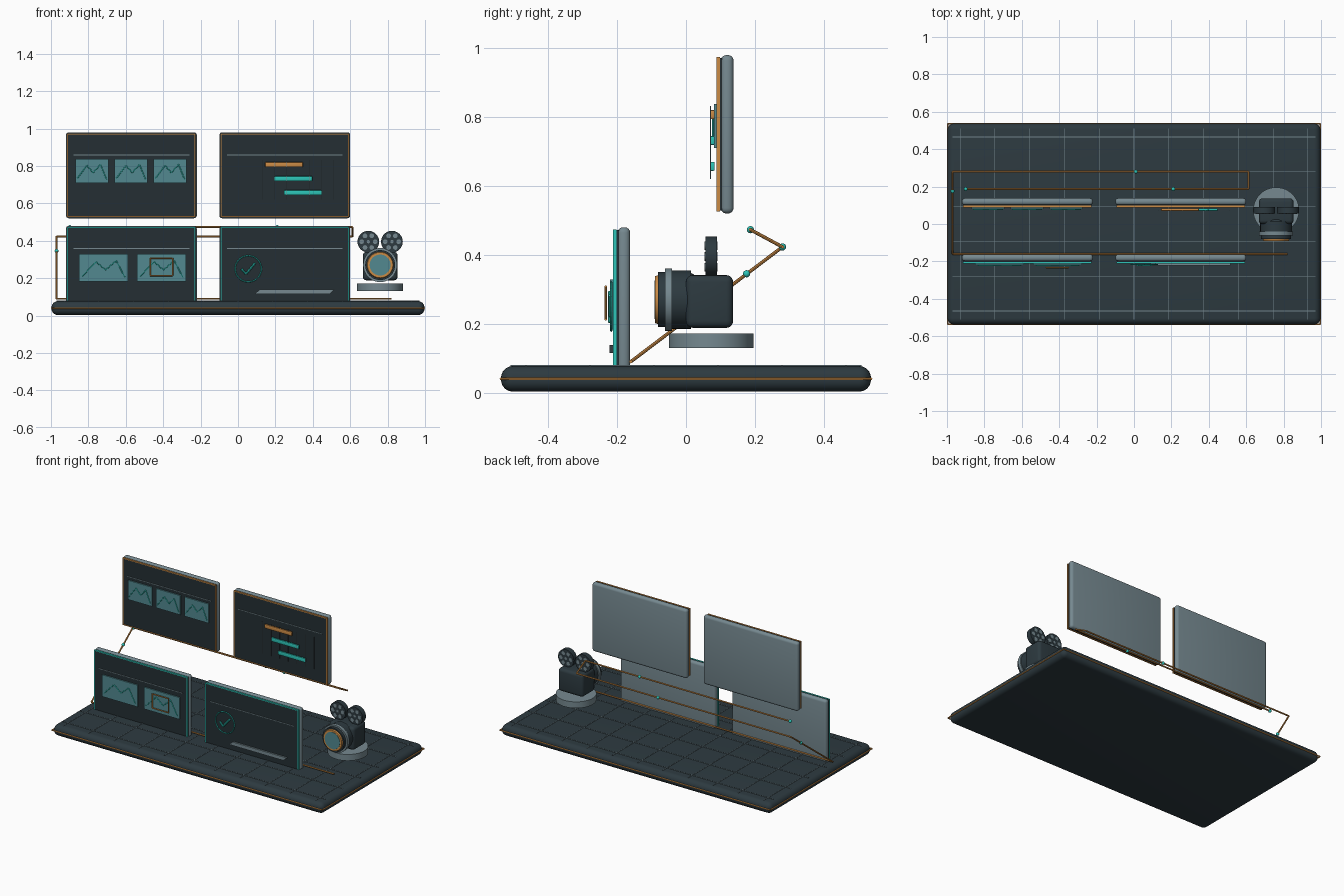
import bpy, bmesh, math
from mathutils import Vector, Matrix

if "Cube" in bpy.data.objects:
    bpy.data.objects.remove(bpy.data.objects["Cube"])


def mat(name, rgb):
    m = bpy.data.materials.new(name)
    m.diffuse_color = (*rgb, 1)
    m.use_nodes = True
    m.node_tree.nodes["Principled BSDF"].inputs["Base Color"].default_value = m.diffuse_color
    return m


SLATE = mat("dark slate", (0.026, 0.042, 0.051))
SCREEN = mat("screen slate", (0.018, 0.028, 0.033))
STEEL = mat("steel gray", (0.18, 0.25, 0.28))
TEAL = mat("teal", (0.026, 0.56, 0.48))
ORANGE = mat("orange", (0.60, 0.26, 0.06))
GLASS = mat("muted teal", (0.085, 0.25, 0.28))


def finish(name, bm, material, smooth=False):
    bmesh.ops.recalc_face_normals(bm, faces=bm.faces)
    me = bpy.data.meshes.new(name)
    bm.to_mesh(me)
    bm.free()
    me.materials.append(material)
    ob = bpy.data.objects.new(name, me)
    bpy.context.collection.objects.link(ob)
    if smooth:
        bpy.ops.object.select_all(action='DESELECT')
        bpy.context.view_layer.objects.active = ob
        ob.select_set(True)
        bpy.ops.object.shade_smooth_by_angle(angle=math.radians(40))
    return ob


def add_box(bm, x, y, z):
    c = [(a + b) / 2 for a, b in (x, y, z)]
    s = [b - a for a, b in (x, y, z)]
    bmesh.ops.create_cube(bm, size=1, matrix=Matrix.Translation(c) @ Matrix.Diagonal((*s, 1)))


def box(name, x, y, z, material, bevel=0, segments=4):
    bm = bmesh.new()
    add_box(bm, x, y, z)
    if bevel:
        bmesh.ops.bevel(bm, geom=bm.edges[:], offset=bevel, segments=segments,
                        profile=0.5, affect='EDGES')
    return finish(name, bm, material, bevel > 0)


def add_rod(bm, a, b, r, sides=8, r2=None):
    a, b = Vector(a), Vector(b)
    d = b - a
    m = Matrix.Translation((a + b) / 2) @ d.to_track_quat('Z', 'Y').to_matrix().to_4x4()
    bmesh.ops.create_cone(bm, cap_ends=True, segments=sides, radius1=r,
                          radius2=r if r2 is None else r2, depth=d.length, matrix=m)


def rods(name, pts, r, material, closed=False):
    bm = bmesh.new()
    pts = list(pts)
    ends = pts[1:] + pts[:1] if closed else pts[1:]
    for a, b in zip(pts, ends):
        add_rod(bm, a, b, r)
    return finish(name, bm, material, True)


def cyl(name, a, b, r, material, sides=40, r2=None):
    bm = bmesh.new()
    add_rod(bm, a, b, r, sides, r2)
    return finish(name, bm, material, True)


def frame(name, x, y, z, w, material):
    # four flat strips around a rectangle
    bm = bmesh.new()
    for xs in ((x[0], x[0] + w), (x[1] - w, x[1])):
        add_box(bm, xs, y, z)
    for zs in ((z[0], z[0] + w), (z[1] - w, z[1])):
        add_box(bm, (x[0] + w, x[1] - w), y, zs)
    return finish(name, bm, material)


# base slab with orange edge trim
box("base_slab", (-0.997, 0.997), (-0.537, 0.537), (0.003, 0.077), SLATE, 0.034, 6)
T = 0.997, 0.537
rods("base_trim", [(-T[0], -T[1], 0.04), (T[0], -T[1], 0.04), (T[0], T[1], 0.04),
                   (-T[0], T[1], 0.04)], 0.004, ORANGE, True)

# floor grid
bm = bmesh.new()
for i in range(-5, 6):
    x = i * 0.186
    add_box(bm, (x - 0.0015, x + 0.0015), (-0.51, 0.51), (0.076, 0.0795))
for i in range(6):
    y = -0.465 + i * 0.186
    add_box(bm, (-0.97, 0.97), (y - 0.0015, y + 0.0015), (0.076, 0.0795))
finish("floor_grid", bm, STEEL)


def panel(name, x0, y, z0, accent):
    # y is the front of the steel back plate
    x1, z1 = x0 + 0.70, z0 + 0.46
    box(name + "_back", (x0, x1), (y, y + 0.037), (z0, z1), STEEL, 0.016)
    box(name + "_screen", (x0 + 0.008, x1 - 0.008), (y - 0.01, y + 0.005),
        (z0 + 0.008, z1 - 0.008), SCREEN)
    frame(name + "_rim", (x0 + 0.006, x1 - 0.006), (y - 0.013, y - 0.003),
          (z0 + 0.006, z1 - 0.006), 0.006, accent)
    box(name + "_header_line", (x0 + 0.04, x1 - 0.04), (y - 0.013, y - 0.009),
        (z0 + 0.336, z0 + 0.340), STEEL)


panel("gallery_panel", -0.92, 0.101, 0.52, ORANGE)
panel("schedule_panel", -0.10, 0.101, 0.52, ORANGE)
panel("compare_panel", -0.92, -0.199, 0.02, TEAL)
panel("approval_panel", -0.10, -0.199, 0.02, TEAL)


def thumbnail(name, x, y, z):
    box(name, x, (y - 0.008, y), z, GLASS)
    w, h = x[1] - x[0], z[1] - z[0]
    shape = [(0.06, 0.18), (0.35, 0.72), (0.54, 0.42), (0.76, 0.76), (0.94, 0.14)]
    rods(name + "_ridge", [(x[0] + u * w, y - 0.011, z[0] + v * h) for u, v in shape],
         0.0028, TEAL)


# thumbnails
for i, x in enumerate((-0.87, -0.661, -0.452)):
    thumbnail(f"gallery_thumbnail_{i}", (x, x + 0.177), 0.089, (0.71, 0.838))
for i, x in enumerate((-0.85, -0.54)):
    thumbnail(f"compare_thumbnail_{i}", (x, x + 0.262), -0.212, (0.183, 0.328))
rods("selection_frame", [(-0.47, -0.233, 0.213), (-0.35, -0.233, 0.213),
                         (-0.35, -0.233, 0.307), (-0.47, -0.233, 0.307)],
     0.004, ORANGE, True)

# schedule chart
bm = bmesh.new()
for i in range(7):
    x = 0.13 + i * 0.0635
    add_box(bm, (x - 0.001, x + 0.001), (0.07, 0.073), (0.62, 0.832))
finish("schedule_columns", bm, STEEL)
for i, (x, m) in enumerate(((0.145, ORANGE), (0.195, TEAL), (0.245, TEAL))):
    z = 0.807 - i * 0.075
    box(f"schedule_bar_{i}", (x, x + 0.202), (0.070, 0.083), (z - 0.013, z + 0.013),
        m, 0.003, 2)

# approval badge
ring = [2 * math.pi * i / 32 for i in range(32)]
rods("badge_ring", [(0.055 + 0.07 * math.cos(a), -0.217, 0.25 + 0.07 * math.sin(a))
                    for a in ring], 0.0035, TEAL, True)
rods("check_mark", [(0.018, -0.219, 0.25), (0.043, -0.219, 0.222),
                    (0.093, -0.219, 0.282)], 0.006, TEAL)

# slanted progress bar
bm = bmesh.new()
add_box(bm, (0.102, 0.502), (-0.222, -0.211), (0.115, 0.138))
for v in bm.verts:
    v.co.x += 0.013 if v.co.z > 0.126 else -0.013
finish("progress_bar", bm, STEEL)

# flow path and nodes
rods("flow_path", [(-0.90, 0.187, 0.473), (0.612, 0.187, 0.473), (0.612, 0.28, 0.423),
                   (-0.97, 0.28, 0.423), (-0.97, -0.16, 0.09), (0.82, -0.16, 0.09)],
     0.005, ORANGE)
nodes = [(-0.90, 0.187, 0.473), (0.21, 0.187, 0.473), (0.01, 0.28, 0.423),
         (-0.97, 0.176, 0.345)]
bm = bmesh.new()
for p in nodes:
    bmesh.ops.create_uvsphere(bm, u_segments=14, v_segments=8, radius=0.0105,
                              matrix=Matrix.Translation(p))
finish("flow_nodes", bm, TEAL, True)

# film camera
CX, LZ = 0.76, 0.27
cyl("camera_stand", (CX, 0.073, 0.13), (CX, 0.073, 0.172), 0.123, STEEL, 48)
box("camera_body", (CX - 0.093, CX + 0.093), (0.0, 0.137), (0.188, 0.341), SLATE, 0.02)
lens = [("lens_neck", 0.03, 0.005, 0.068, 0.084, SLATE),
        ("lens_barrel", 0.015, -0.04, 0.085, 0.085, SLATE),
        ("lens_collar", -0.04, -0.061, 0.091, 0.091, STEEL),
        ("lens_hood", -0.061, -0.081, 0.080, 0.080, SLATE),
        ("lens_ring", -0.081, -0.090, 0.071, 0.068, ORANGE),
        ("lens_glass", -0.086, -0.092, 0.056, 0.056, GLASS)]
for name, y0, y1, r, r2, m in lens:
    cyl(name, (CX, y0, LZ), (CX, y1, LZ), r, m, 40, r2)

# film reels with spots on both faces
for side, s in (("left", -1), ("right", 1)):
    x, z = CX + s * 0.063, 0.395
    cyl(side + "_reel", (x, 0.090, z), (x, 0.056, z), 0.058, SLATE)
    bm = bmesh.new()
    add_rod(bm, (x, 0.092, z), (x, 0.054, z), 0.009, 16)
    for k in range(6):
        a = math.pi / 3 * k
        px, pz = x + 0.036 * math.cos(a), z + 0.036 * math.sin(a)
        add_rod(bm, (px, 0.092, pz), (px, 0.054, pz), 0.0125, 16)
    finish(side + "_reel_spots", bm, STEEL, True)
